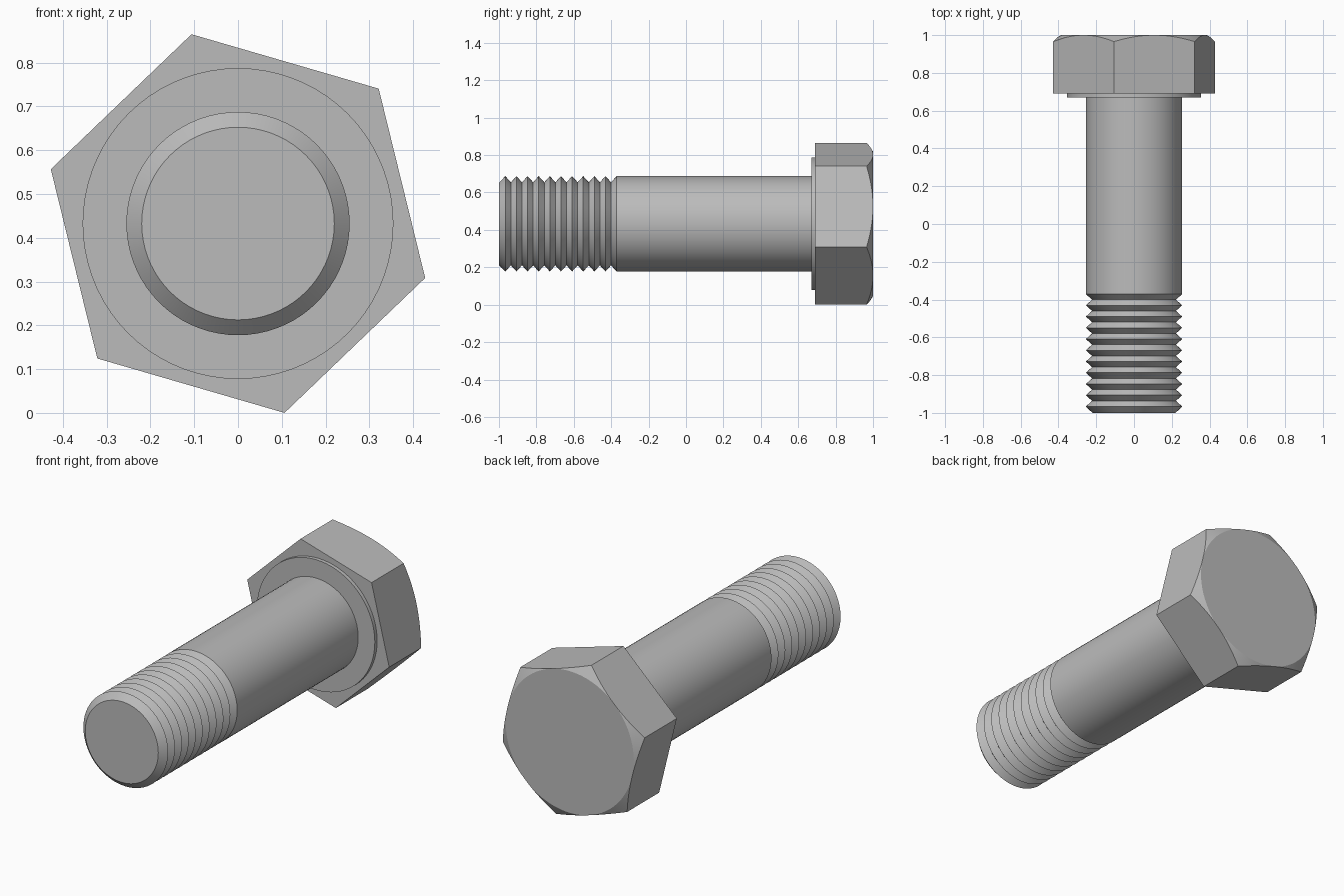
import bpy, bmesh, math
from mathutils import Vector

if "Cube" in bpy.data.objects:
    bpy.data.objects.remove(bpy.data.objects["Cube"], do_unlink=True)

AXIS_Z = 0.4325      # height of the bolt's axis
CORNER = 0.4453      # hexagon corner radius
FLAT = CORNER * math.cos(math.pi / 6)
TURN = math.radians(43.8)
SEGMENTS = 72

steel = bpy.data.materials.new("steel_grey")
steel.use_nodes = True
grey = (0.5, 0.5, 0.5, 1)
steel.diffuse_color = grey
steel.node_tree.nodes["Principled BSDF"].inputs["Base Color"].default_value = grey


def point(radius, angle, y):
    return Vector((radius * math.cos(angle), y, AXIS_Z + radius * math.sin(angle)))


def finish(name, bm):
    bmesh.ops.remove_doubles(bm, verts=bm.verts, dist=1e-5)
    bmesh.ops.recalc_face_normals(bm, faces=bm.faces)
    mesh = bpy.data.meshes.new(name)
    bm.to_mesh(mesh)
    bm.free()
    mesh.materials.append(steel)
    obj = bpy.data.objects.new(name, mesh)
    bpy.context.collection.objects.link(obj)
    bpy.ops.object.select_all(action="DESELECT")
    obj.select_set(True)
    bpy.context.view_layer.objects.active = obj
    bpy.ops.object.shade_smooth_by_angle(angle=math.radians(25))
    return obj


def lathe(name, profile):
    """Turn (radius, y) points around the bolt's axis and cap both ends."""
    bm = bmesh.new()
    rings = [[bm.verts.new(point(r, math.tau * i / SEGMENTS, y)) for i in range(SEGMENTS)]
             for r, y in profile]
    for a, b in zip(rings, rings[1:]):
        for i in range(SEGMENTS):
            j = (i + 1) % SEGMENTS
            bm.faces.new((a[i], a[j], b[j], b[i]))
    bm.faces.new(rings[0])
    bm.faces.new(rings[-1])
    return finish(name, bm)


# Shank with chamfered tip and V-shaped thread grooves
CREST, ROOT, PITCH, THREADS = 0.255, 0.222, 0.0595, 10
profile = [(0.22, -1.0)]
for i in range(THREADS):
    y = -0.966 + i * PITCH
    profile += [(CREST, y), (ROOT, y + PITCH / 2)]
profile += [(CREST, -0.966 + THREADS * PITCH), (CREST, 0.7)]
lathe("threaded_shank", profile)

# Thin round bearing face under the head
lathe("washer_face", [(0.355, 0.67), (0.355, 0.7)])

# Hexagonal head with a conical chamfer cutting arcs into its sides
bm = bmesh.new()
STEPS = 16
base, cap = [], []
for side in range(6):
    mid = TURN + math.pi / 3 * (side + 0.5)
    arc, circle = [], []
    for k in range(STEPS + 1):
        offset = (k / STEPS - 0.5) * math.pi / 3
        r = FLAT / math.cos(offset)
        drop = (r - FLAT) * math.tan(math.pi / 6)
        arc.append(bm.verts.new(point(r, mid + offset, 1 - drop)))
        circle.append(bm.verts.new(point(FLAT, mid + offset, 1)))
    low = [bm.verts.new(point(CORNER, mid + s * math.pi / 6, 0.69)) for s in (-1, 1)]
    bm.faces.new([low[1], low[0]] + arc)
    for k in range(STEPS):
        bm.faces.new((arc[k], arc[k + 1], circle[k + 1], circle[k]))
    base.append(low[0])
    cap += circle[:-1]
bm.faces.new(base)
bm.faces.new(cap)
finish("hex_head", bm)
